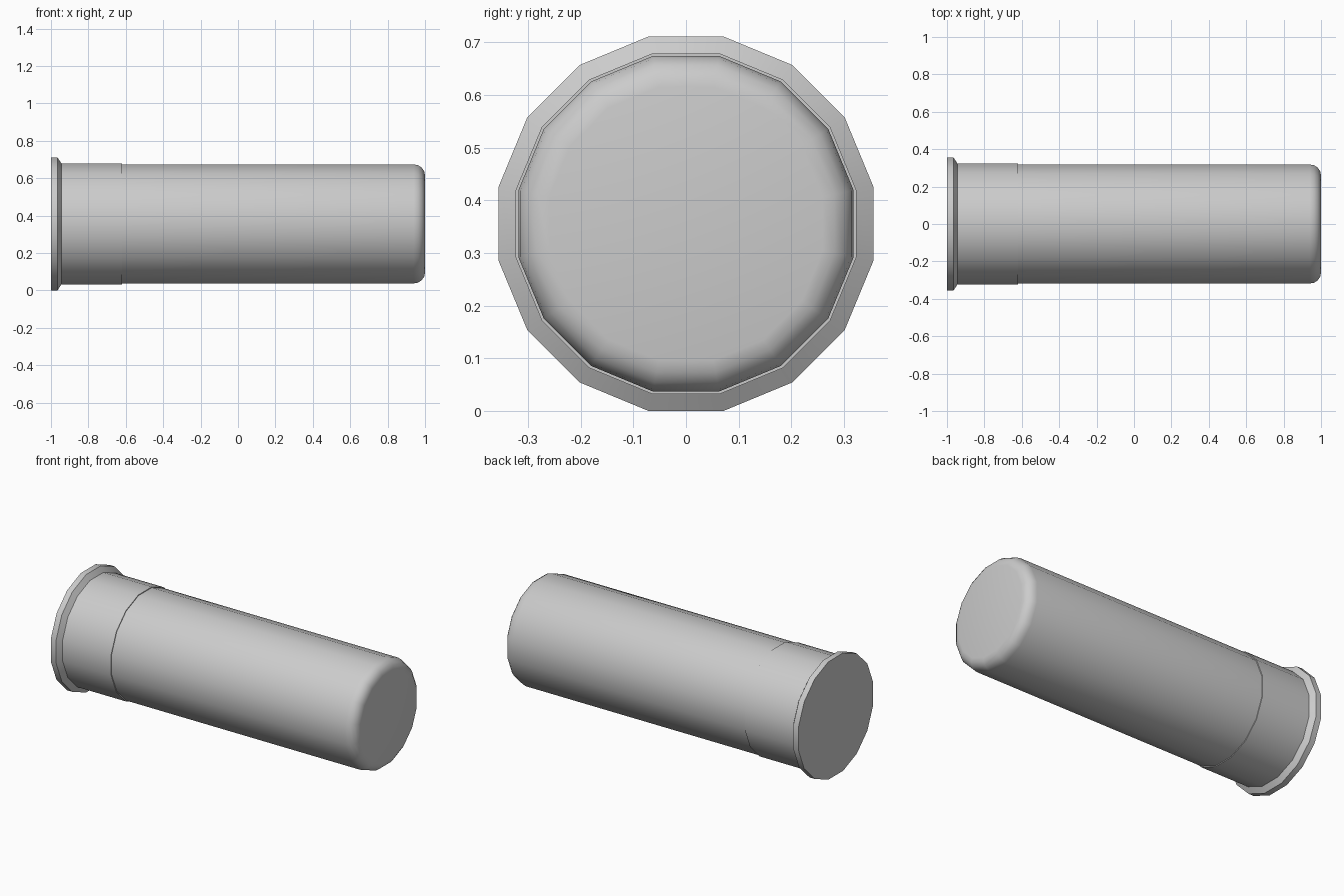
import bpy, bmesh, math

cube = bpy.data.objects.get("Cube")
if cube:
    bpy.data.objects.remove(cube, do_unlink=True)

SIDES = 16
RIM_R, SLEEVE_R, BODY_R, ROUND = 0.3625, 0.3295, 0.3245, 0.06
AXIS_Z = RIM_R * math.cos(math.pi / SIDES)  # the rim rests on a flat side

grey = bpy.data.materials.new("plain grey")
grey.use_nodes = True
colour = (0.6, 0.6, 0.6, 1)
grey.diffuse_color = colour
grey.node_tree.nodes["Principled BSDF"].inputs["Base Color"].default_value = colour


def turned_part(name, profile):
    """Sweep (x, radius) points around the long axis and cap both ends."""
    bm = bmesh.new()
    rings = []
    for x, r in profile:
        angles = [(i + 0.5) * math.tau / SIDES for i in range(SIDES)]
        rings.append([bm.verts.new((x, r * math.cos(a), r * math.sin(a))) for a in angles])
    for a, b in zip(rings, rings[1:]):
        for i in range(SIDES):
            j = (i + 1) % SIDES
            bm.faces.new((a[i], a[j], b[j], b[i]))
    bm.faces.new(rings[0])
    bm.faces.new(rings[-1])
    bmesh.ops.recalc_face_normals(bm, faces=bm.faces)
    mesh = bpy.data.meshes.new(name)
    bm.to_mesh(mesh)
    bm.free()
    mesh.materials.append(grey)
    obj = bpy.data.objects.new(name, mesh)
    obj.location.z = AXIS_Z
    bpy.context.collection.objects.link(obj)
    bpy.ops.object.select_all(action="DESELECT")
    obj.select_set(True)
    bpy.context.view_layer.objects.active = obj
    bpy.ops.object.shade_smooth_by_angle(angle=math.radians(35))
    return obj


# Flanged base with a chamfered rim and a short sleeve
turned_part("flanged_sleeve", [(-1, RIM_R), (-0.965, RIM_R),
                               (-0.944, SLEEVE_R), (-0.62, SLEEVE_R)])

# Long body with a rounded far end
steps = 4
arc = [(1 - ROUND + ROUND * math.sin(t), BODY_R - ROUND + ROUND * math.cos(t))
       for t in (i * math.pi / 2 / steps for i in range(steps + 1))]
turned_part("main_body", [(-0.63, BODY_R)] + arc)
